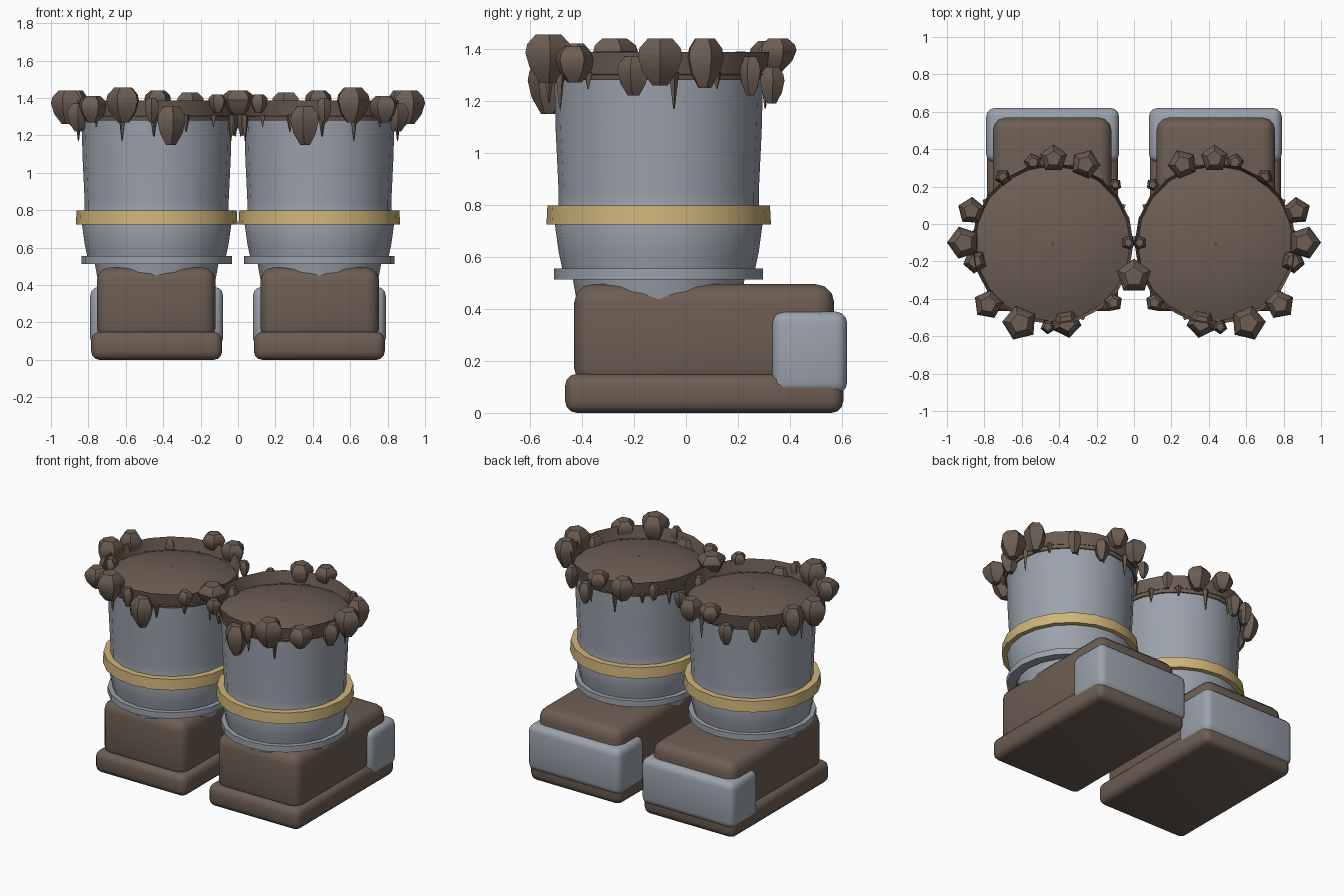
import bpy, bmesh, math
from mathutils import Matrix, Vector

if "Cube" in bpy.data.objects:
    bpy.data.objects.remove(bpy.data.objects["Cube"], do_unlink=True)


def material(name, rgb):
    m = bpy.data.materials.new(name)
    m.use_nodes = True
    m.diffuse_color = (*rgb, 1)
    m.node_tree.nodes["Principled BSDF"].inputs["Base Color"].default_value = (*rgb, 1)
    return m


BROWN = material("brown leather", (0.15, 0.11, 0.085))
GREY = material("steel grey", (0.33, 0.36, 0.41))
GOLD = material("gold trim", (0.62, 0.46, 0.19))

CX, CY = 0.435, -0.105   # axis of the boot shaft
parts = []


def finish(name, bm, mat, angle=40):
    """Turn a bmesh into a smooth-shaded object of one colour."""
    mesh = bpy.data.meshes.new(name)
    bm.to_mesh(mesh)
    bm.free()
    mesh.materials.append(mat)
    ob = bpy.data.objects.new(name, mesh)
    bpy.context.collection.objects.link(ob)
    bpy.ops.object.select_all(action="DESELECT")
    ob.select_set(True)
    bpy.context.view_layer.objects.active = ob
    bpy.ops.object.shade_smooth_by_angle(angle=math.radians(angle))
    parts.append(ob)
    return ob


def lathe(bm, profile, centre, sides, turn=0.0, closed=False, caps=False):
    """Sweep (radius, z) points, listed bottom to top, around a vertical axis."""
    rings = []
    for r, z in profile:
        ring = []
        for i in range(sides):
            a = turn + math.tau * i / sides
            ring.append(bm.verts.new((centre[0] + r * math.cos(a), centre[1] + r * math.sin(a), z)))
        rings.append(ring)
    pairs = list(zip(rings, rings[1:]))
    if closed:
        pairs.append((rings[-1], rings[0]))
    for low, high in pairs:
        for i in range(sides):
            j = (i + 1) % sides
            bm.faces.new((low[i], low[j], high[j], high[i]))
    if caps:
        bm.faces.new(rings[0][::-1])
        bm.faces.new(rings[-1])


def turned(name, profile, mat, closed=False, sides=20):
    bm = bmesh.new()
    lathe(bm, profile, (CX, CY), sides, closed=closed)
    return finish(name, bm, mat)


def rounded_box(name, low, high, bevel, mat, segments=3):
    low, high = Vector(low), Vector(high)
    bm = bmesh.new()
    bmesh.ops.create_cube(bm, size=1)
    for v in bm.verts:
        v.co = (low + high) / 2 + v.co * (high - low)
    bmesh.ops.bevel(bm, geom=bm.edges[:], offset=bevel, segments=segments,
                    profile=0.5, affect="EDGES")
    return finish(name, bm, mat, 50)


# Foot: sole, upper and metal toe cap
rounded_box("left_sole", (0.085, -0.465, 0), (0.785, 0.605, 0.15), 0.045, BROWN)
rounded_box("left_upper", (0.12, -0.43, 0.1), (0.755, 0.57, 0.495), 0.07, BROWN)
rounded_box("left_toe_cap", (0.08, 0.33, 0.072), (0.79, 0.62, 0.39), 0.045, GREY)

# Shaft: ankle, flared lower band and tall leg in one turned shell
turned("left_ankle", [(0.31, 0.4), (0.335, 0.54)], GREY)
turned("left_shaft", [(0.32, 0.54), (0.37, 0.55), (0.385, 0.62), (0.4, 0.73), (0.385, 0.79),
                      (0.385, 0.85), (0.396, 1.08), (0.402, 1.3)], GREY)
turned("left_ankle_ring", [(0.34, 0.513), (0.402, 0.513), (0.402, 0.555), (0.34, 0.555)],
       GREY, closed=True)
turned("left_gold_band", [(0.37, 0.724), (0.432, 0.724), (0.428, 0.798), (0.37, 0.798)],
       GOLD, closed=True)

# Fur cuff: open rim with a domed filling
turned("left_cuff", [(0.39, 1.28), (0.41, 1.28), (0.432, 1.388)], BROWN)
turned("left_cuff_filling", [(0.425, 1.3), (0.36, 1.325), (0.27, 1.35), (0.15, 1.368),
                             (0.004, 1.375)], BROWN)


# Fur tufts: five-sided lumps (x, y, radius, bottom, top) hanging on the rim
def tufts(name, table):
    bm = bmesh.new()
    for x, y, r, bottom, top in table:
        h = top - bottom
        turn = math.atan2(y - CY, x - CX) if x else math.pi / 2
        lathe(bm, [(r * 0.35, bottom), (r * 0.8, bottom + h * 0.3), (r, bottom + h * 0.62),
                   (r * 0.92, bottom + h * 0.8), (r * 0.55, top)], (x, y), 5, turn, caps=True)
    return finish(name, bm, BROWN, 35)


tufts("left_fur_tufts", [
    (0.91, -0.10, 0.09, 1.26, 1.44),
    (0.87, 0.07, 0.075, 1.25, 1.44),
    (0.78, -0.43, 0.08, 1.27, 1.41),
    (0.85, -0.20, 0.065, 1.22, 1.37),
    (0.61, -0.53, 0.095, 1.27, 1.455),
    (0.36, -0.53, 0.08, 1.15, 1.355),
    (0.46, -0.55, 0.04, 1.27, 1.40),
    (0.11, -0.42, 0.05, 1.32, 1.42),
    (0.03, -0.10, 0.04, 1.20, 1.36),
    (0.43, 0.35, 0.075, 1.32, 1.44),
    (0.26, 0.32, 0.08, 1.28, 1.43),
    (0.54, 0.33, 0.05, 1.19, 1.33),
    (0.70, 0.25, 0.045, 1.22, 1.37),
    (0.10, 0.21, 0.035, 1.28, 1.39),
])

# Thin fur strands hanging between the tufts
bm = bmesh.new()
for i, degrees in enumerate(range(8, 368, 24)):
    a = math.radians(degrees)
    spot = (CX + 0.422 * math.cos(a), CY + 0.422 * math.sin(a))
    lathe(bm, [(0.003, 1.17 + 0.025 * (i * 3 % 4)), (0.02, 1.31)], spot, 4, a, caps=True)
finish("left_fur_strands", bm, BROWN)

# Mirror the whole boot for the other foot
for ob in parts[:]:
    bm = bmesh.new()
    bm.from_mesh(ob.data)
    bmesh.ops.transform(bm, matrix=Matrix.Scale(-1, 4, (1, 0, 0)), verts=bm.verts)
    bmesh.ops.reverse_faces(bm, faces=bm.faces)
    finish(ob.name.replace("left", "right"), bm, ob.data.materials[0])

# Single tuft where the two cuffs meet
tufts("middle_fur_tuft", [(0, -0.28, 0.095, 1.31, 1.44)])
